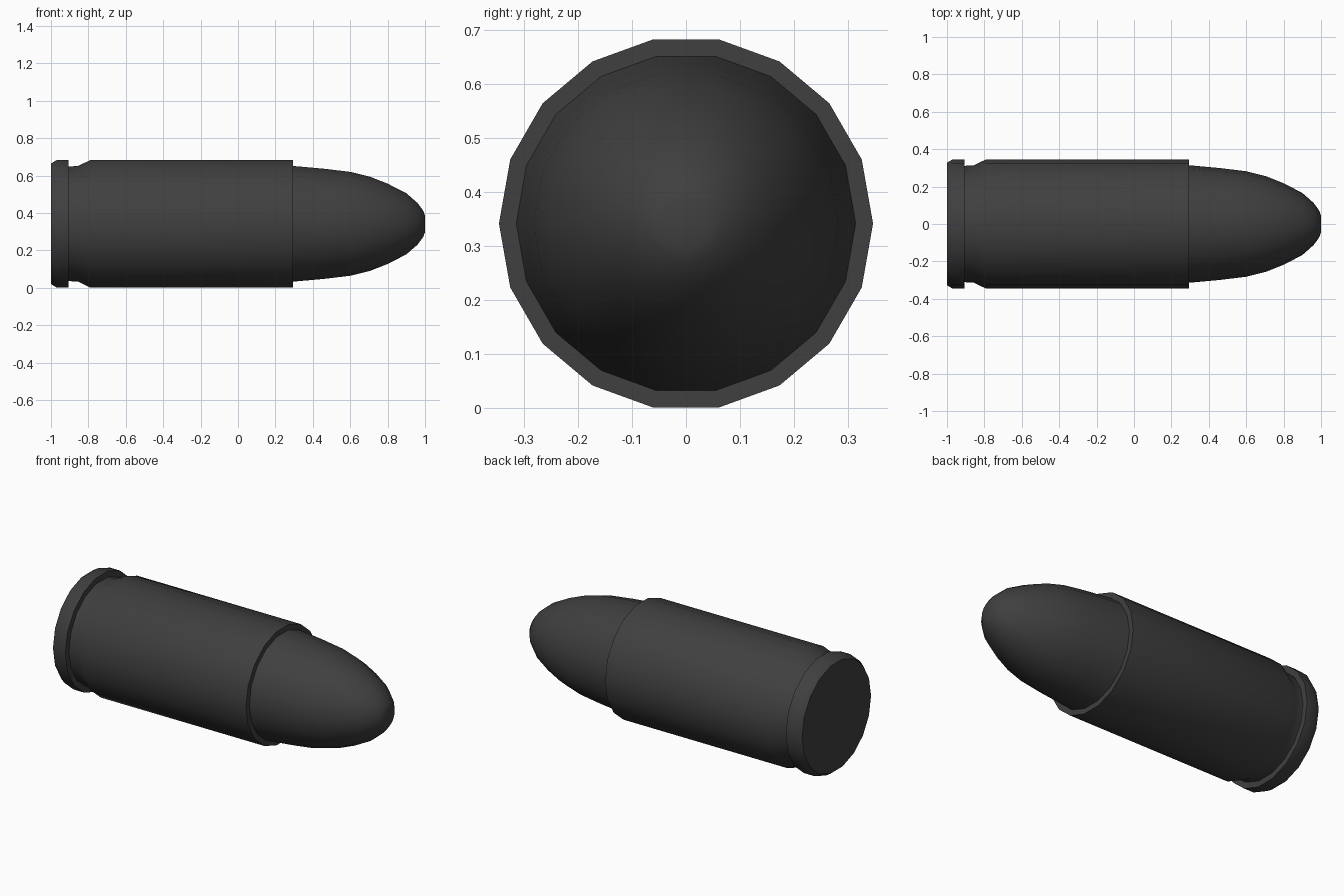
import bpy, bmesh, math

if "Cube" in bpy.data.objects:
    bpy.data.objects.remove(bpy.data.objects["Cube"])

SIDES = 18
AXIS_Z = 0.342

mat = bpy.data.materials.new("dark_metal")
mat.diffuse_color = (0.05, 0.05, 0.05, 1)
mat.use_nodes = True
mat.node_tree.nodes["Principled BSDF"].inputs["Base Color"].default_value = mat.diffuse_color


def lathe(name, profile, cap_start=False, cap_end=False):
    """Revolve (x, radius) points about the horizontal x axis."""
    bm = bmesh.new()
    rings = []
    for x, r in profile:
        ring = []
        for i in range(SIDES):
            a = 2 * math.pi * i / SIDES
            ring.append(bm.verts.new((x, r * math.cos(a), AXIS_Z + r * math.sin(a))))
        rings.append(ring)
    for a, b in zip(rings, rings[1:]):
        for i in range(SIDES):
            j = (i + 1) % SIDES
            bm.faces.new((a[i], b[i], b[j], a[j]))
    if cap_start:
        bm.faces.new(rings[0])
    if cap_end:
        bm.faces.new(rings[-1][::-1])
    # Outward: side faces must point away from the axis
    for f in bm.faces:
        c = f.calc_center_median()
        f.normal_update()
        if abs(f.normal.x) < 0.99:
            if f.normal.y * c.y + f.normal.z * (c.z - AXIS_Z) < 0:
                f.normal_flip()
        else:
            # axial faces: the rear cap faces -x, the groove step and lips +x
            want = -1 if c.x < -0.95 else 1
            if f.normal.x * want < 0:
                f.normal_flip()
    mesh = bpy.data.meshes.new(name)
    bm.to_mesh(mesh)
    bm.free()
    mesh.materials.append(mat)
    obj = bpy.data.objects.new(name, mesh)
    bpy.context.collection.objects.link(obj)
    bpy.ops.object.select_all(action='DESELECT')
    obj.select_set(True)
    bpy.context.view_layer.objects.active = obj
    bpy.ops.object.shade_smooth_by_angle(angle=math.radians(50))
    return obj


# Case: rim, extractor groove, straight wall and mouth lip
lathe("case", [(-1.0, 0.327), (-0.97, 0.346), (-0.905, 0.346), (-0.905, 0.311),
               (-0.855, 0.314), (-0.79, 0.346), (0.295, 0.346), (0.295, 0.314)],
      cap_start=True)

# Rounded tip seated in the case mouth
lathe("bullet_tip", [(0.295, 0.314), (0.46, 0.299), (0.60, 0.282), (0.707, 0.255),
                     (0.80, 0.218), (0.90, 0.166), (0.96, 0.113), (0.99, 0.072), (1.0, 0.045)],
      cap_end=True)
